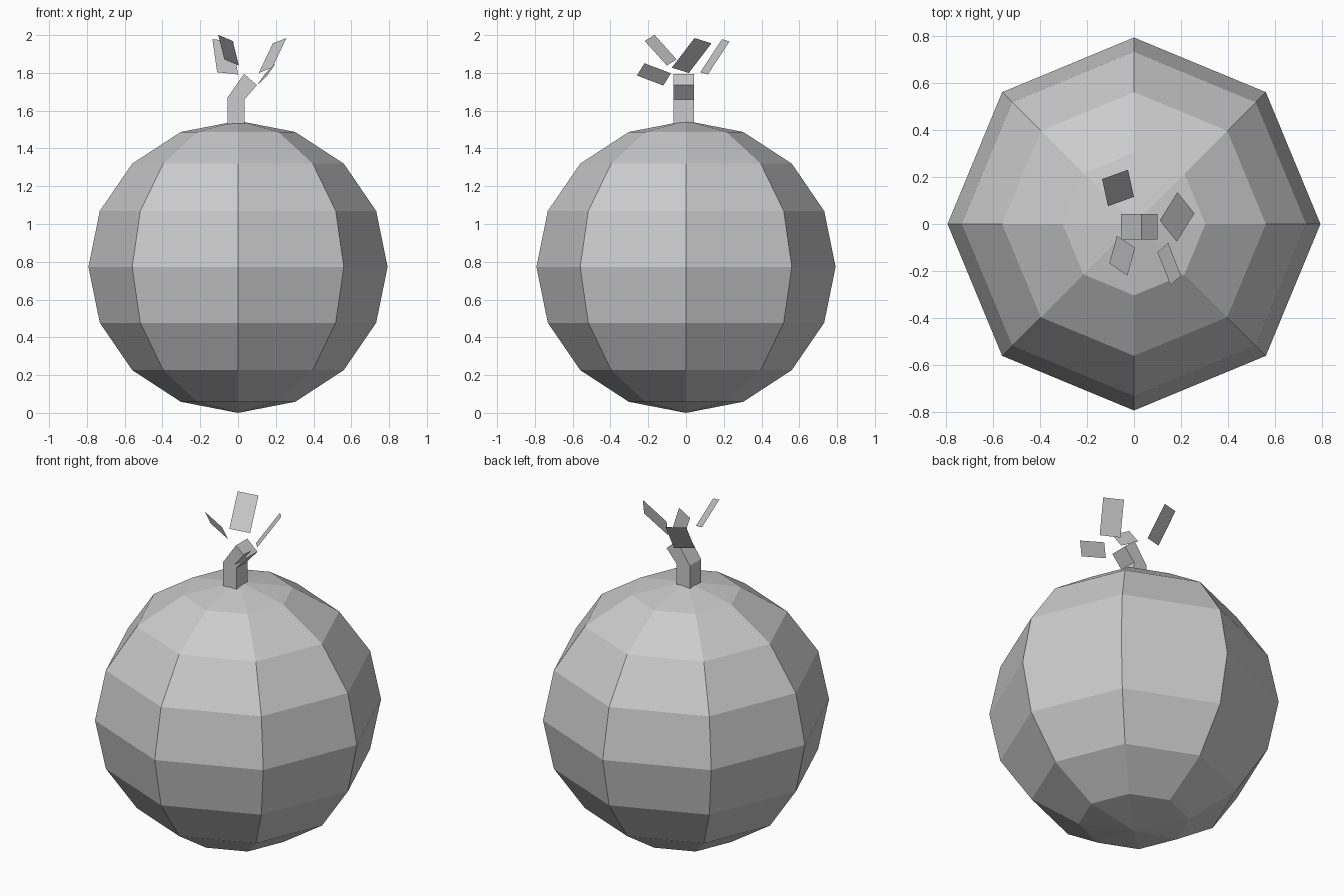
import bpy
from mathutils import Vector

if "Cube" in bpy.data.objects:
    bpy.data.objects.remove(bpy.data.objects["Cube"])


def add_mesh(name, verts, faces):
    mesh = bpy.data.meshes.new(name)
    mesh.from_pydata(verts, [], faces)
    mesh.update()
    obj = bpy.data.objects.new(name, mesh)
    bpy.context.collection.objects.link(obj)
    return obj


# Low-poly round body, slightly squashed, with a corner facing the front
bpy.ops.mesh.primitive_uv_sphere_add(segments=8, ring_count=8, radius=0.792, location=(0, 0, 0.773))
body = bpy.context.object
body.name = "body"
body.scale.z = 0.773 / 0.792

# Bent square fuse: side profile extruded along y
profile = [(-0.055, 1.51), (0.035, 1.51), (0.035, 1.66),
           (0.1, 1.735), (0.032, 1.795), (-0.055, 1.67)]
front, back = -0.065, 0.042
verts = [(x, y, z) for y in (front, back) for x, z in profile]
n = len(profile)
faces = [(0, 1, 2, 5), (2, 3, 4, 5), (6, 11, 8, 7), (8, 11, 10, 9)]
faces += [(i, i + n, (i + 1) % n + n, (i + 1) % n) for i in range(n)]
fuse = add_mesh("fuse", verts, [f if len(f) and k < 4 else f[::-1] for k, f in enumerate(faces)])


# Sparks: flat rectangles given by centre, width vector and length vector
def spark(name, centre, width, length):
    c, w, l = Vector(centre), Vector(width) / 2, Vector(length) / 2
    add_mesh(name, [c - w - l, c + w - l, c + w + l, c - w + l], [(0, 1, 2, 3)])


spark("spark_back", (-0.068, 0.153, 1.885), (0.11, 0.04, -0.012), (-0.025, 0.115, 0.175))
spark("spark_right", (0.183, 0.03, 1.892), (0.072, -0.09, 0.028), (0.075, 0.12, 0.157))
spark("spark_left", (-0.05, -0.134, 1.92), (0.077, -0.052, -0.032), (-0.033, -0.117, 0.13))
spark("spark_front", (0.15, -0.17, 1.792), (0.045, 0.04, 0.065), (0.055, -0.14, 0.053))
